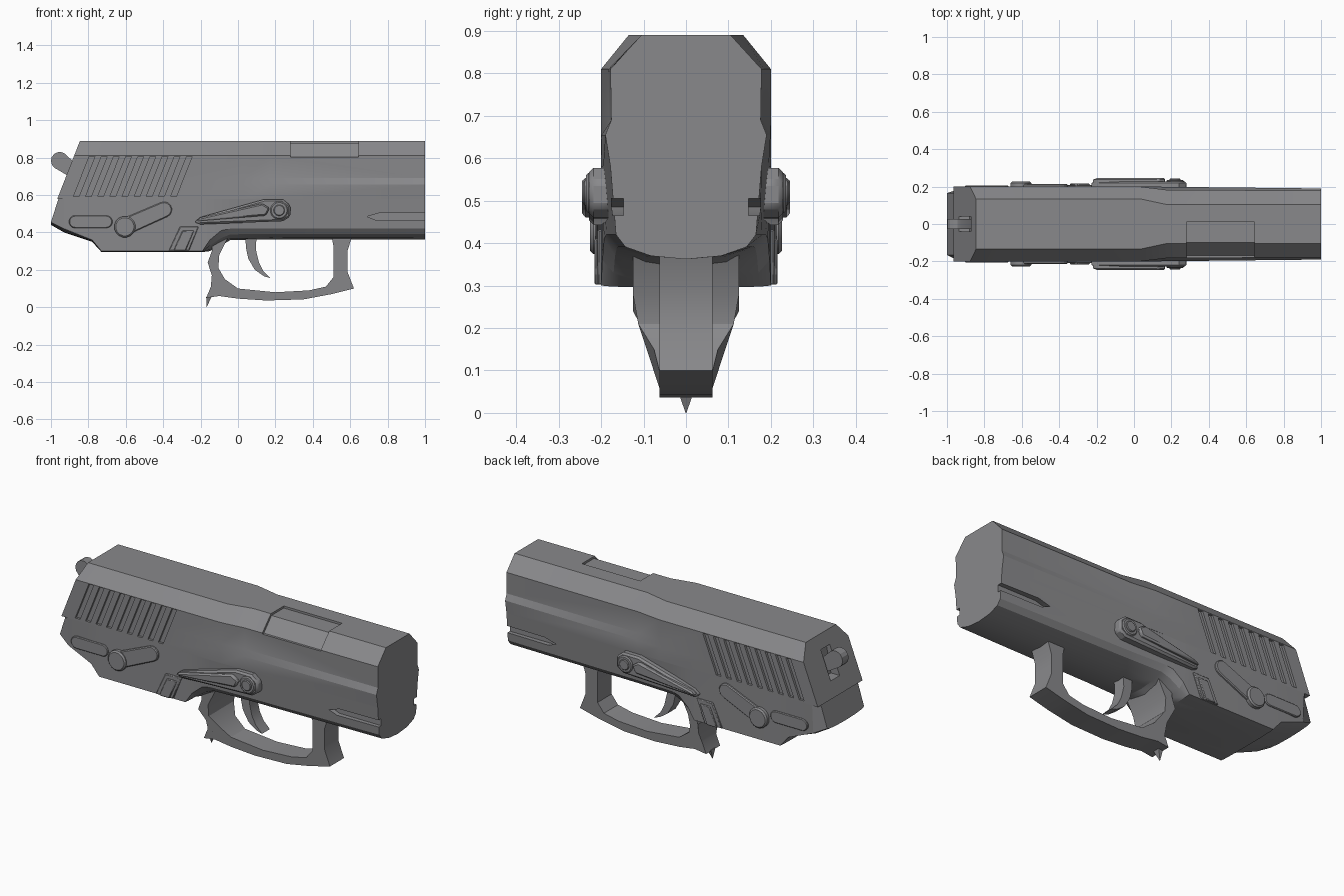
import bpy, bmesh, math

cube = bpy.data.objects.get("Cube")
if cube:
    bpy.data.objects.remove(cube, do_unlink=True)

metal = bpy.data.materials.new("gunmetal_grey")
metal.use_nodes = True
GREY = (0.25, 0.25, 0.26, 1)
metal.diffuse_color = GREY
metal.node_tree.nodes["Principled BSDF"].inputs["Base Color"].default_value = GREY


def finish(name, bm, mirror=False, bevel=0):
    bmesh.ops.recalc_face_normals(bm, faces=bm.faces)
    mesh = bpy.data.meshes.new(name)
    bm.to_mesh(mesh)
    bm.free()
    mesh.materials.append(metal)
    ob = bpy.data.objects.new(name, mesh)
    bpy.context.collection.objects.link(ob)
    if bevel:
        mod = ob.modifiers.new("bevel", 'BEVEL')
        mod.width, mod.segments = bevel, 1
        mod.limit_method, mod.angle_limit = 'ANGLE', math.radians(40)
    if mirror:
        mod = ob.modifiers.new("mirror", 'MIRROR')
        mod.use_axis = (False, True, False)
        mod.use_clip = False
        mod.use_mirror_merge = False
    return ob


def skin(bm, rings):
    """Join rings of equal length and cap both ends."""
    rows = [[bm.verts.new(p) for p in ring] for ring in rings]
    n = len(rows[0])
    for a, b in zip(rows, rows[1:]):
        for i in range(n):
            j = (i + 1) % n
            bm.faces.new((a[i], a[j], b[j], b[i]))
    bm.faces.new(rows[0])
    bm.faces.new(rows[-1])


def side_prism(bm, outline, y0, y1):
    """Extrude an x-z outline along y."""
    skin(bm, [[(x, y, z) for x, z in outline] for y in (y0, y1)])


def centred_prism(bm, outline, width):
    """Extrude an x-z outline about y = 0, half width given by x and z."""
    skin(bm, [[(x, s * width(x, z), z) for x, z in outline] for s in (-1, 1)])


def capsule(p, q, r, r2=None, steps=8):
    """Outline around two circles; p equal to q gives a disc."""
    r2 = r if r2 is None else r2
    a = math.atan2(q[1] - p[1], q[0] - p[0])
    pts = []
    for c, rad, start in ((p, r, a + math.pi / 2), (q, r2, a - math.pi / 2)):
        for k in range(steps):
            t = start + math.pi * (k + (0.5 if p == q else 0)) / (steps if p == q else steps - 1)
            pts.append((c[0] + rad * math.cos(t), c[1] + rad * math.sin(t)))
    return pts


def side_part(name, outline, y0, y1, bevel=0):
    bm = bmesh.new()
    side_prism(bm, outline, y0, y1)
    return finish(name, bm, True, bevel)


def carve(target, cutters):
    for cutter in cutters:
        cutter.hide_render = True
        mod = target.modifiers.new("cut", 'BOOLEAN')
        mod.object, mod.operation, mod.solver = cutter, 'DIFFERENCE', 'EXACT'
    bpy.context.view_layer.update()
    graph = bpy.context.evaluated_depsgraph_get()
    target_mesh = bpy.data.meshes.new_from_object(target.evaluated_get(graph))
    target.modifiers.clear()
    target.data = target_mesh
    for cutter in cutters:
        bpy.data.objects.remove(cutter, do_unlink=True)


def both_sides(half):
    return half + [(x, -y, z) for x, y, z in reversed(half) if y > 0]


# Slide: chamfered section that narrows ahead of the middle
HEIGHTS = (0.89, 0.81, 0.69, 0.655, 0.58)
WIDE = (0.135, 0.2, 0.2, 0.2, 0.2)
rings = []
for x, widths in ((-0.845, WIDE), (0.03, WIDE),
                  (0.17, (0.105, 0.183, 0.181, 0.199, 0.195)),
                  (1.0, (0.105, 0.178, 0.176, 0.19, 0.178))):
    lean = 0.39 if x < -0.8 else 0
    rings.append(both_sides([(x - lean * (0.89 - z), w, z) for w, z in zip(widths, HEIGHTS)]))
bm = bmesh.new()
skin(bm, rings)
slide = finish("slide", bm)

# Grip serrations, ejection port and hammer slot cut into the slide
bm = bmesh.new()
for i in range(9):
    x = -0.795 + 0.065 * i
    side_prism(bm, [(x, 0.806), (x + 0.03, 0.806), (x - 0.055, 0.592), (x - 0.085, 0.592)], 0.187, 0.26)
serrations = finish("serration_cutter", bm, True)

port = [(0.01, 0.95), (0.01, 0.878), (-0.1, 0.878), (-0.168, 0.804), (-0.25, 0.804), (-0.25, 0.95)]
bm = bmesh.new()
skin(bm, [[(x, y, z) for y, z in port] for x in (0.28, 0.645)])
port_cutter = finish("port_cutter", bm)

bm = bmesh.new()
centred_prism(bm, [(-1.1, 0.82), (-0.85, 0.82), (-0.88, 0.66), (-1.1, 0.66)], lambda x, z: 0.04)
slot_cutter = finish("slot_cutter", bm)
carve(slide, [serrations, port_cutter, slot_cutter])

# Frame: x, top half width, bottom half width, side height, centre height
rings = []
for x, top, low, side, mid in ((-1.0, 0.165, 0.165, 0.455, 0.44),
                               (-0.93, 0.2, 0.19, 0.42, 0.4),
                               (-0.78, 0.2, 0.2, 0.36, 0.35),
                               (-0.73, 0.2, 0.2, 0.3, 0.295),
                               (-0.19, 0.2, 0.2, 0.3, 0.295),
                               (-0.15, 0.2, 0.197, 0.36, 0.3),
                               (-0.09, 0.2, 0.193, 0.41, 0.33),
                               (-0.04, 0.2, 0.188, 0.42, 0.36),
                               (0.17, 0.195, 0.18, 0.42, 0.362),
                               (1.0, 0.178, 0.165, 0.42, 0.362)):
    half = [(top, 0.58)]
    for deg in (90, 60, 30, 0):
        a = math.radians(deg)
        half.append((low * math.sin(a), side - (side - mid) * math.cos(a)))
    lean = 0.32 if x == -1.0 else 0
    rings.append(both_sides([(x + lean * max(z - 0.455, 0), y, z) for y, z in half]))
bm = bmesh.new()
skin(bm, rings)
frame = finish("frame", bm)

# Accessory rail grooves at the muzzle end
bm = bmesh.new()
side_prism(bm, [(0.69, 0.485), (0.76, 0.505), (1.1, 0.505), (1.1, 0.465), (0.74, 0.465)], 0.147, 0.26)
carve(frame, [finish("rail_cutter", bm, True)])

# Trigger guard, flared where it meets the frame
def guard_width(x, z):
    flare = min(max((z - 0.13) / 0.1, 0), 1) if x < 0 else 0
    return 0.063 + 0.062 * flare

guard = [(-0.17, 0.05), (-0.1, 0.06), (0, 0.046), (0.15, 0.036), (0.35, 0.042), (0.5, 0.07),
         (0.62, 0.1), (0.585, 0.19), (0.585, 0.3), (0.61, 0.38), (0.5, 0.38), (0.51, 0.33),
         (0.51, 0.16), (0.47, 0.11), (0.38, 0.09), (0.2, 0.08), (0, 0.1), (-0.07, 0.15),
         (-0.105, 0.21), (-0.1, 0.28), (-0.05, 0.38), (-0.14, 0.38), (-0.14, 0.3),
         (-0.162, 0.24), (-0.14, 0.17), (-0.145, 0.11)]
bm = bmesh.new()
centred_prism(bm, guard, guard_width)
finish("trigger_guard", bm)

bm = bmesh.new()
centred_prism(bm, [(-0.17, 0.055), (-0.14, 0.06), (-0.167, 0)], lambda x, z: 0.001 + 0.35 * z)
finish("guard_spur", bm)

# Trigger
bm = bmesh.new()
centred_prism(bm, [(0.1, 0.39), (0.095, 0.31), (0.112, 0.24), (0.135, 0.195), (0.175, 0.155),
                   (0.14, 0.165), (0.09, 0.2), (0.055, 0.26), (0.042, 0.32), (0.04, 0.39)],
              lambda x, z: 0.035)
finish("trigger", bm)

# Hammer
bm = bmesh.new()
centred_prism(bm, capsule((-0.953, 0.783), (-0.87, 0.72), 0.047, 0.035), lambda x, z: 0.027)
finish("hammer", bm)

# Slide release levers, pads and pivot pins
side_part("slide_release", [(-0.235, 0.455), (-0.2, 0.443), (0.24, 0.46), (0.28, 0.485),
                            (0.28, 0.545), (0.24, 0.577), (0.14, 0.577), (-0.2, 0.482)],
          0.165, 0.228, 0.01)
side_part("slide_release_pad", [(-0.225, 0.46), (0.15, 0.49), (0.17, 0.53), (0.13, 0.555),
                                (-0.2, 0.48)], 0.2, 0.245, 0.008)
disc = (0.22, 0.518)
side_part("release_pin_collar", capsule(disc, disc, 0.048), 0.19, 0.236, 0.006)
side_part("release_pin", capsule(disc, disc, 0.03), 0.19, 0.243, 0.004)

# Safety levers, raised side pads and magazine catches
hub = (-0.605, 0.43)
side_part("safety_hub", capsule(hub, hub, 0.057), 0.18, 0.226, 0.008)
side_part("safety_lever", capsule(hub, (-0.395, 0.522), 0.045, 0.042), 0.18, 0.213, 0.005)
side_part("rear_side_pad", capsule((-0.87, 0.457), (-0.705, 0.457), 0.034), 0.18, 0.207, 0.004)
side_part("magazine_catch", [(-0.37, 0.302), (-0.31, 0.432), (-0.21, 0.432), (-0.262, 0.302)],
          0.18, 0.209, 0.004)
side_part("magazine_catch_pad", [(-0.345, 0.302), (-0.297, 0.41), (-0.235, 0.41), (-0.28, 0.302)],
          0.18, 0.216, 0.004)

# Smooth rounded areas while keeping creases sharp
for ob in list(bpy.context.scene.objects):
    if ob.type == 'MESH' and metal.name in ob.data.materials:
        bpy.ops.object.select_all(action='DESELECT')
        ob.select_set(True)
        bpy.context.view_layer.objects.active = ob
        bpy.ops.object.shade_smooth_by_angle(angle=math.radians(25))
